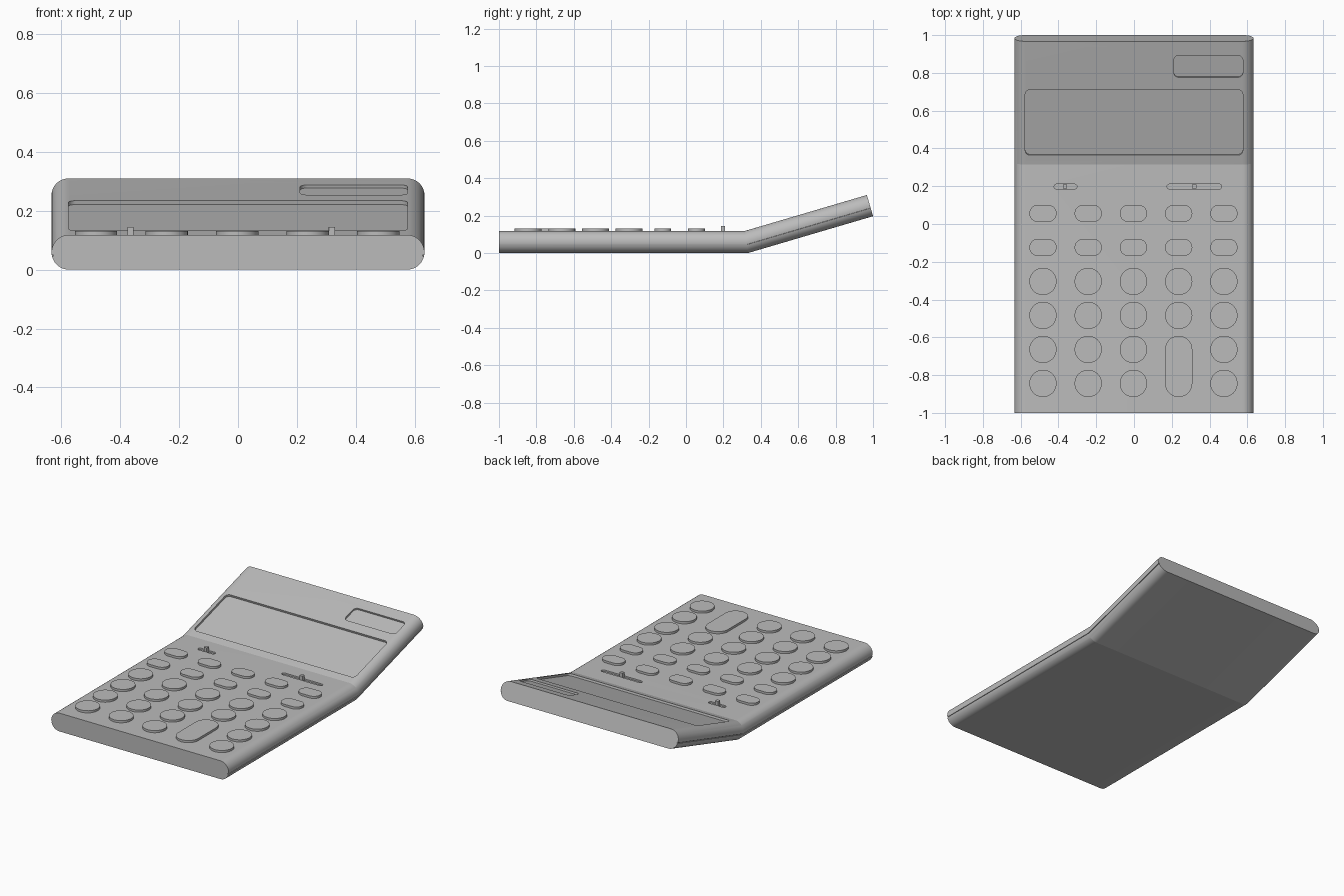
import bpy
import bmesh
from math import sin, cos, tan, radians, pi
from mathutils import Matrix

cube = bpy.data.objects.get("Cube")
if cube:
    bpy.data.objects.remove(cube, do_unlink=True)

THICK = 0.118
HALF_W = 0.633
KINK_Y = 0.315
TILT = radians(16.3)
TIP_Y, TIP_Z = 0.967, 0.31

grey = bpy.data.materials.new("plain grey")
grey.use_nodes = True
grey.diffuse_color = (0.5, 0.5, 0.5, 1)
bsdf = grey.node_tree.nodes["Principled BSDF"]
bsdf.inputs["Base Color"].default_value = grey.diffuse_color
bsdf.inputs["Roughness"].default_value = 0.6


def finish(name, bm):
    bmesh.ops.recalc_face_normals(bm, faces=bm.faces)
    mesh = bpy.data.meshes.new(name)
    bm.to_mesh(mesh)
    bm.free()
    mesh.materials.append(grey)
    obj = bpy.data.objects.new(name, mesh)
    bpy.context.collection.objects.link(obj)
    return obj


def smooth(obj, degrees):
    bpy.ops.object.select_all(action="DESELECT")
    obj.select_set(True)
    bpy.context.view_layer.objects.active = obj
    bpy.ops.object.shade_smooth_by_angle(angle=radians(degrees))


def rounded_block(name, cx, cy, w, h, r, z0, z1, matrix=None, steps=12):
    """Upright prism with a rounded rectangle outline."""
    bm = bmesh.new()
    outline = []
    corners = [(1, 1), (-1, 1), (-1, -1), (1, -1)]
    for quarter, (sx, sy) in enumerate(corners):
        for i in range(steps + 1):
            a = (quarter + i / steps) * pi / 2
            x = cx + sx * (w / 2 - r) + r * cos(a)
            y = cy + sy * (h / 2 - r) + r * sin(a)
            outline.append(bm.verts.new((x, y, z0)))
    base = bm.faces.new(outline)
    top = bmesh.ops.extrude_face_region(bm, geom=[base])["geom"]
    bmesh.ops.translate(bm, vec=(0, 0, z1 - z0),
                        verts=[v for v in top if isinstance(v, bmesh.types.BMVert)])
    bmesh.ops.remove_doubles(bm, verts=bm.verts, dist=0.00001)
    if matrix:
        bm.transform(matrix)
    return finish(name, bm)


# Body cross-section: rounded sides with a fine seam groove
radius = THICK / 2
side = [(-90 + 7.5 * i, 0) for i in range(25)]
side = [p for p in side if not -16 < p[0] < -8]
side += [(-14, 0), (-13.9, 0.005), (-10.1, 0.005), (-10, 0)]
side.sort()
right = [(HALF_W - radius + (radius - d) * cos(radians(a)),
          radius + (radius - d) * sin(radians(a))) for a, d in side]
section = right + [(-x, z) for x, z in reversed(right)]

# Sweep the section along the flat keyboard and up the tilted display
bm = bmesh.new()
stations = [
    lambda x, d: (x, -1, THICK - d),
    lambda x, d: (x, KINK_Y + d * tan(TILT / 2), THICK - d),
    lambda x, d: (x, TIP_Y + d * sin(TILT), TIP_Z - d * cos(TILT)),
]
rings = [[bm.verts.new(place(x, THICK - z)) for x, z in section] for place in stations]
for a, b in zip(rings, rings[1:]):
    for i in range(len(section)):
        j = (i + 1) % len(section)
        bm.faces.new((a[i], a[j], b[j], b[i]))
bm.faces.new(rings[0])
bm.faces.new(rings[-1])
body = finish("body", bm)

# Recesses for display, solar panel and switch slots
slope = Matrix.Translation((0, KINK_Y, THICK)) @ Matrix.Rotation(TILT, 4, "X")


def slope_recess(name, x0, x1, y0, y1, depth):
    s0, s1 = [(y - KINK_Y) / cos(TILT) for y in (y0, y1)]
    return rounded_block(name, (x0 + x1) / 2, (s0 + s1) / 2, x1 - x0, s1 - s0,
                         0.025, -depth, 0.05, slope)


SWITCH_Y = 0.198
cutters = [
    slope_recess("display_cutter", -0.576, 0.576, 0.365, 0.71, 0.013),
    slope_recess("solar_cutter", 0.211, 0.576, 0.777, 0.892, 0.01),
]
for x0, x1 in [(-0.423, -0.302), (0.175, 0.464)]:
    cutters.append(rounded_block("slot_cutter", (x0 + x1) / 2, SWITCH_Y, x1 - x0,
                                 0.026, 0.0129, THICK - 0.01, THICK + 0.05))
bpy.context.view_layer.objects.active = body
for cutter in cutters:
    mod = body.modifiers.new("recess", "BOOLEAN")
    mod.operation = "DIFFERENCE"
    mod.solver = "EXACT"
    mod.object = cutter
    bpy.ops.object.modifier_apply(modifier=mod.name)
    bpy.data.objects.remove(cutter, do_unlink=True)
smooth(body, 10)

# Slide switches
for name, x in [("right_switch", -0.365), ("left_switch", 0.319)]:
    rounded_block(name, x, SWITCH_Y, 0.022, 0.022, 0.002, THICK - 0.012, 0.144, steps=2)

# Keys: two rows of pills, four rows of round keys, one tall key
KEY = 0.144
KEY_TOP = 0.132


def key(name, x, y, h, r):
    smooth(rounded_block(name, x, y, KEY, h, r, THICK - 0.005, KEY_TOP), 30)


for col in range(5):
    x = -0.482 + 0.2395 * col
    for row in range(2):
        key(f"pill_key_{row}_{col}", x, 0.056 - 0.18 * row, 0.09, 0.0449)
    for row in range(4):
        if col == 3 and row > 1:
            continue
        key(f"round_key_{row}_{col}", x, -0.304 - 0.18 * row, KEY, 0.0719)
key("tall_key", -0.482 + 0.2395 * 3, -0.754, 0.324, 0.0719)
